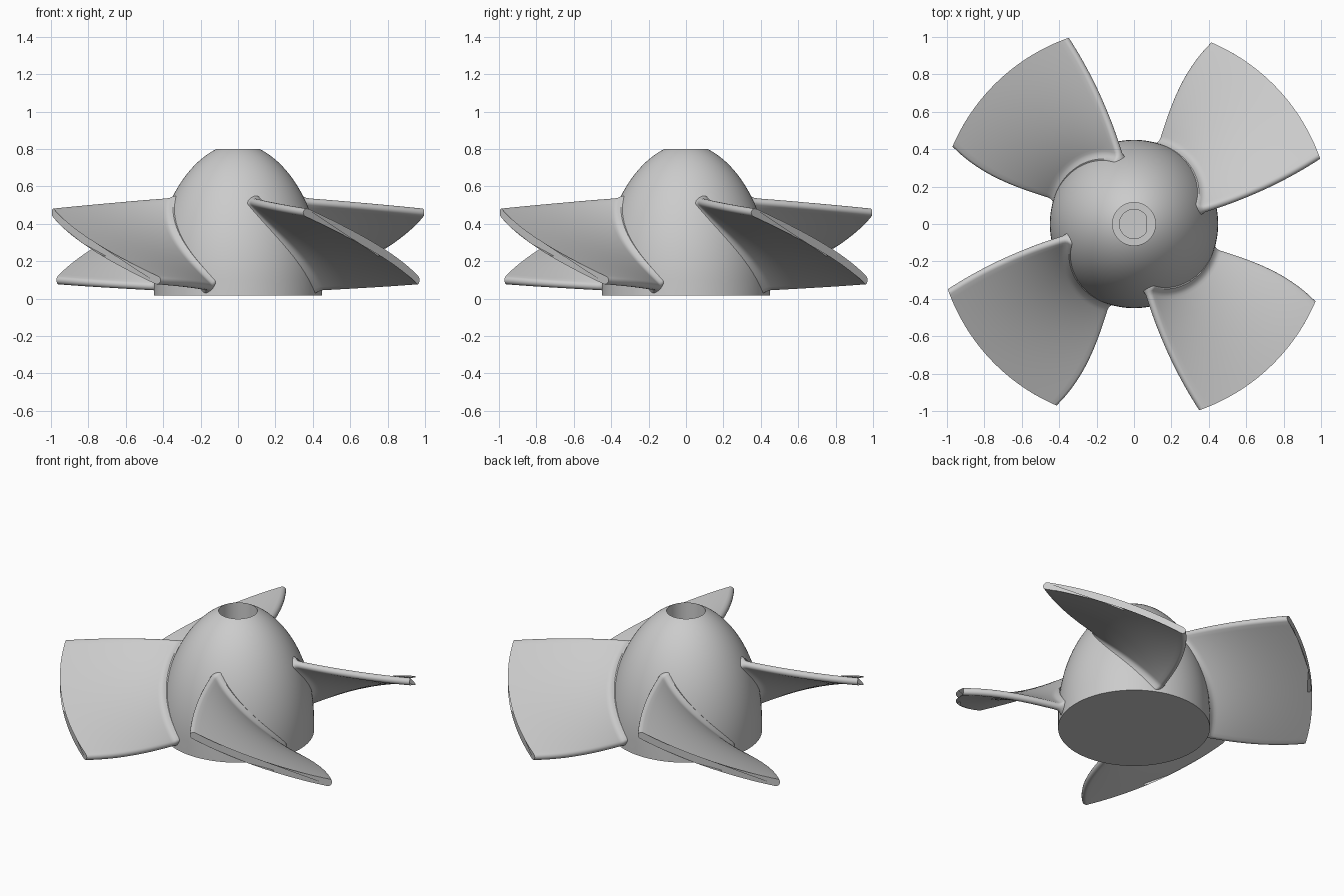
import bpy, bmesh, math
from math import sin, cos, pi, radians

if "Cube" in bpy.data.objects:
    bpy.data.objects.remove(bpy.data.objects["Cube"], do_unlink=True)

grey = bpy.data.materials.new("light_grey")
grey.use_nodes = True
colour = (0.6, 0.6, 0.6, 1)
grey.diffuse_color = colour
grey.node_tree.nodes["Principled BSDF"].inputs["Base Color"].default_value = colour

BASE, TOP = 0.016, 0.8


def hub_radius(z):
    """Radius of the domed hub at height z."""
    k = max(0, z - 0.1) / 0.73
    return 0.45 * (1 - k * k) ** 0.542


def skin(name, rings, angle):
    """Join closed rings of points into a capped, smooth solid."""
    bm = bmesh.new()
    loops = [[bm.verts.new(p) for p in ring] for ring in rings]
    n = len(loops[0])
    for a, b in zip(loops, loops[1:]):
        for i in range(n):
            j = (i + 1) % n
            bm.faces.new((a[i], a[j], b[j], b[i]))
    bm.faces.new(loops[0])
    bm.faces.new(loops[-1])
    bmesh.ops.recalc_face_normals(bm, faces=bm.faces)
    mesh = bpy.data.meshes.new(name)
    bm.to_mesh(mesh)
    bm.free()
    mesh.materials.append(grey)
    obj = bpy.data.objects.new(name, mesh)
    bpy.context.collection.objects.link(obj)
    bpy.ops.object.select_all(action='DESELECT')
    obj.select_set(True)
    bpy.context.view_layer.objects.active = obj
    bpy.ops.object.shade_smooth_by_angle(angle=radians(angle))
    return obj


# Hub: domed shell, round counterbore, then a blind shaft hole with a flat
def circle(r, z, flat=9):
    ring = []
    for i in range(96):
        a = 2 * pi * i / 96
        x = min(r * cos(a), flat)
        ring.append((x, r * sin(a), z))
    return ring


heights = [BASE] + [0.1 + (TOP - 0.1) * sin(pi / 2 * i / 28) for i in range(29)]
hub_rings = [circle(hub_radius(z), z) for z in heights]
hub_rings += [circle(0.115, 0.6), circle(0.078, 0.6, 0.066), circle(0.078, 0.3, 0.066)]
skin("hub", hub_rings, 35)


# Blades: helical sections swept outward, flared into the hub at the root
TIP = 1.055
HALF = 0.022
ROWS, COLS, CAP = 28, 32, 8


def mix(a, b, t):
    return a + (b - a) * t


def centre(r, u):
    """Angle and height of the blade's middle surface, u from low to high edge."""
    v = (r - 0.45) / (TIP - 0.45)
    low = 72 + 3.2 * v - 8.4 * v * v
    high = mix(11.5, 19.4, v)
    return radians(mix(low, high, u)), mix(mix(0.05, 0.09, v), mix(0.525, 0.468, v), u)


def section():
    """Section outline: position along the chord, end push and side offset."""
    pts = [(i / COLS, 0, 1) for i in range(COLS + 1)]
    pts += [(1, sin(pi * i / CAP), cos(pi * i / CAP)) for i in range(1, CAP)]
    pts += [(1 - i / COLS, 0, -1) for i in range(COLS + 1)]
    pts += [(0, -sin(pi * i / CAP), -cos(pi * i / CAP)) for i in range(1, CAP)]
    return pts


def blade_point(t, u, push, side):
    # root rows follow the hub surface, the last row lies on the tip cylinder
    root = 0.4
    for _ in range(6):
        root = hub_radius(centre(root, u)[1])
    r = mix(root - 0.02, TIP, t ** 1.8)
    a, z = centre(r, u)
    a0, z0 = centre(r, 0)
    a1, z1 = centre(r, 1)
    ds, dz = r * (a1 - a0), z1 - z0
    length = math.hypot(ds, dz)
    ds, dz = ds / length, dz / length
    near = max(0, 1 - max(0, r - root) / 0.035)
    thick = HALF + 0.025 * near * near
    # pull the rounded ends inward so the edges keep their outline
    shift = (push - (2 * u - 1)) * HALF
    s = ds * shift + dz * side * thick
    z += dz * shift - ds * side * thick
    a += s / r
    return r * cos(a), r * sin(a), max(z, BASE + 0.002)


outline = section()
blade_rings = [[blade_point(i / ROWS, *p) for p in outline] for i in range(ROWS + 1)]
for n in range(4):
    blade = skin("blade_%d" % (n + 1), blade_rings, 40)
    blade.rotation_euler.z = n * pi / 2
